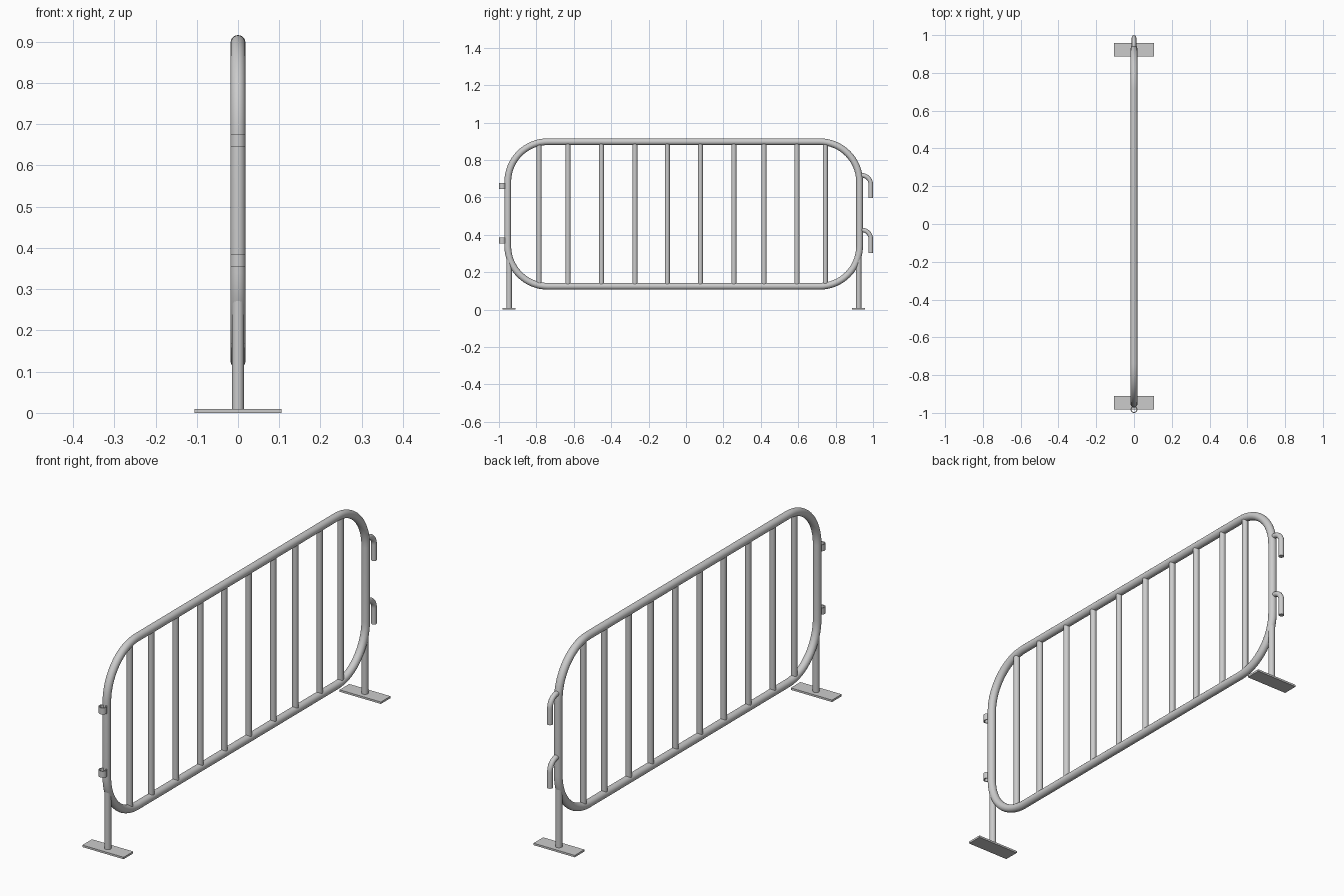
import bpy, bmesh, math
from mathutils import Vector

if "Cube" in bpy.data.objects:
    bpy.data.objects.remove(bpy.data.objects["Cube"])


def finish(name, bm):
    bmesh.ops.recalc_face_normals(bm, faces=bm.faces)
    me = bpy.data.meshes.new(name)
    bm.to_mesh(me)
    bm.free()
    ob = bpy.data.objects.new(name, me)
    bpy.context.collection.objects.link(ob)
    for p in me.polygons:
        p.use_smooth = True
    bpy.context.view_layer.objects.active = ob
    ob.select_set(True)
    bpy.ops.object.shade_smooth_by_angle(angle=math.radians(35))
    ob.select_set(False)
    return ob


def tube(name, path, r, closed=False, sides=20):
    """Round tube swept along (y, z) points in the x = 0 plane."""
    bm = bmesh.new()
    pts = [Vector((0, y, z)) for y, z in path]
    n = len(pts)
    rings = []
    for i, p in enumerate(pts):
        a = pts[i - 1] if closed or i > 0 else p
        b = pts[(i + 1) % n] if closed or i < n - 1 else p
        t = ((p - a).normalized() + (b - p).normalized()).normalized()
        side = Vector((0, -t.z, t.y))
        rings.append([bm.verts.new(p + r * (Vector((math.cos(k * math.tau / sides), 0, 0))
                                           + side * math.sin(k * math.tau / sides)))
                      for k in range(sides)])
    for i in range(n if closed else n - 1):
        A, B = rings[i], rings[(i + 1) % n]
        for k in range(sides):
            m = (k + 1) % sides
            bm.faces.new((A[k], A[m], B[m], B[k]))
    if not closed:
        bm.faces.new(rings[0])
        bm.faces.new(rings[-1])
    return finish(name, bm)


def arc(cy, cz, r, a0, a1, steps):
    return [(cy + r * math.cos(math.radians(a0 + (a1 - a0) * i / steps)),
             cz + r * math.sin(math.radians(a0 + (a1 - a0) * i / steps)))
            for i in range(steps + 1)]


# Rounded rectangular frame
Y0, Y1, Z0, Z1, R = -0.953, 0.928, 0.125, 0.898, 0.215
loop = (arc(Y1 - R, Z1 - R, R, 0, 90, 16) + arc(Y0 + R, Z1 - R, R, 90, 180, 16)
        + arc(Y0 + R, Z0 + R, R, 180, 270, 16) + arc(Y1 - R, Z0 + R, R, 270, 360, 16))
tube("frame", loop, 0.018, closed=True)

# Upright bars
bars = [-0.786, -0.631, -0.452, -0.273, -0.1, 0.077, 0.256, 0.417, 0.593, 0.745]
for i, y in enumerate(bars):
    # the end bars reach slightly into the bends
    tube(f"bar_{i + 1}", [(y, Z0 + 0.008), (y, Z1 - 0.008)], 0.0135)

# Legs with flat foot plates
for label, y in (("left", -0.946), ("right", 0.923)):
    tube(f"leg_{label}", [(y, 0.005), (y, 0.275)], 0.0145)
    bm = bmesh.new()
    bmesh.ops.create_cube(bm, size=1)
    for v in bm.verts:
        v.co = Vector((v.co.x * 0.21, v.co.y * 0.07 + y, (v.co.z + 0.5) * 0.009))
    finish(f"foot_{label}", bm)

# Linking hooks
for label, z in (("upper", 0.718), ("lower", 0.426)):
    bend = arc(0.94, z - 0.048, 0.048, 90, 0, 10)
    tube(f"hook_{label}", [(0.925, z)] + bend + [(0.988, z - 0.122)], 0.012, sides=16)

# Open receiving rings
for label, z in (("upper", 0.661), ("lower", 0.37)):
    bm = bmesh.new()
    S, H = 24, 0.015
    prof = [(0.018, -H), (0.018, H), (0.0135, H), (0.0135, -H)]
    cols = [[bm.verts.new((r * math.cos(k * math.tau / S), -0.982 + r * math.sin(k * math.tau / S), z + h))
             for r, h in prof] for k in range(S)]
    for k in range(S):
        A, B = cols[k], cols[(k + 1) % S]
        for j in range(4):
            m = (j + 1) % 4
            bm.faces.new((A[j], A[m], B[m], B[j]))
    finish(f"ring_{label}", bm)
